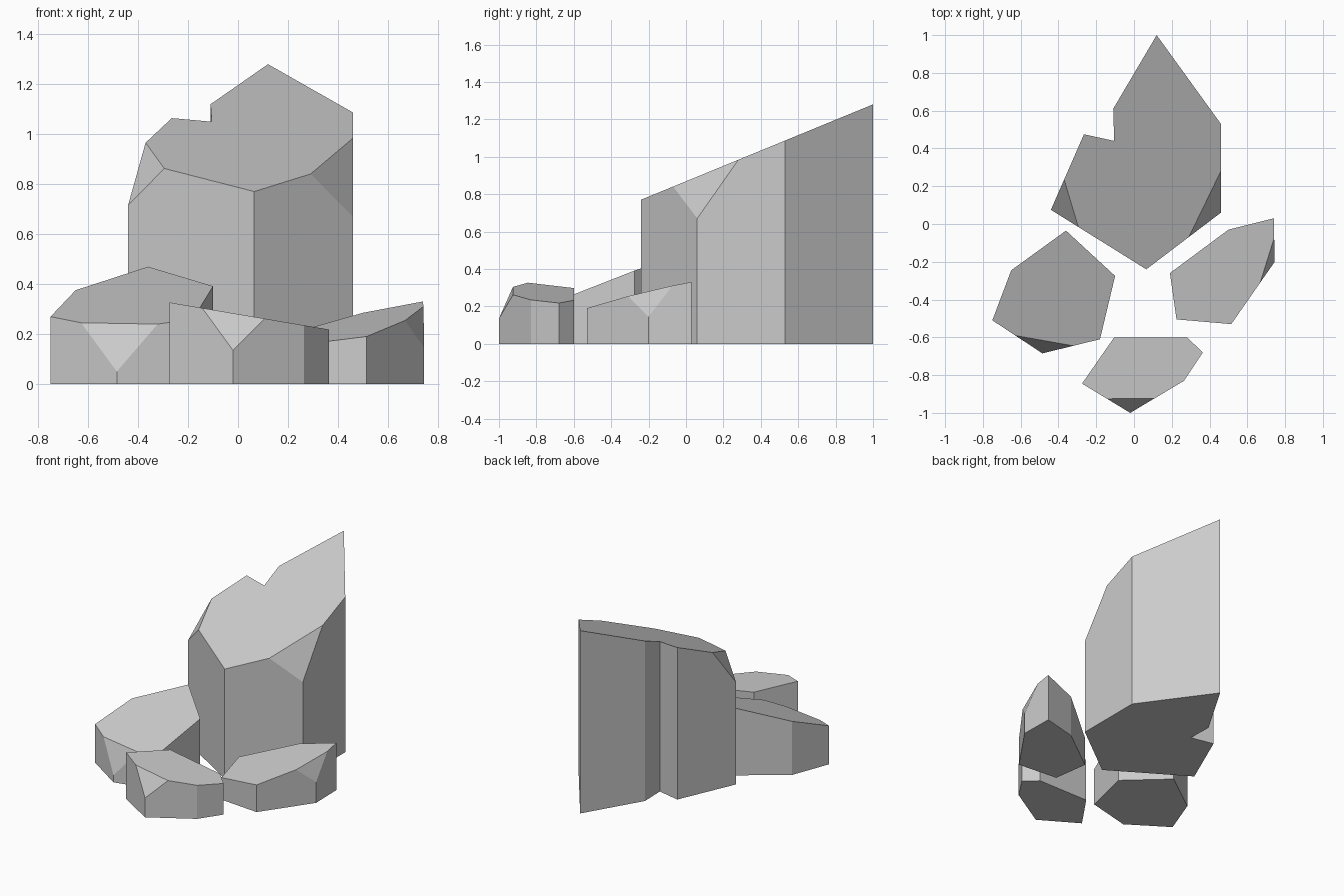
import bpy
import bmesh
from mathutils import Vector

cube = bpy.data.objects.get("Cube")
if cube:
    bpy.data.objects.remove(cube)

# One flat stone colour
stone = bpy.data.materials.new("stone grey")
stone.use_nodes = True
GREY = (0.6, 0.6, 0.6, 1)
stone.diffuse_color = GREY
stone.node_tree.nodes["Principled BSDF"].inputs["Base Color"].default_value = GREY


def make_rock(name, outline, top, chips):
    """Prism with a sloping top z = base + sx*x + sy*y, corners chipped off by planes."""
    base, sx, sy = top
    bm = bmesh.new()
    floor = bm.faces.new([bm.verts.new((x, y, 0)) for x, y in outline])
    grown = bmesh.ops.extrude_face_region(bm, geom=[floor], use_keep_orig=True)["geom"]
    for v in grown:
        if isinstance(v, bmesh.types.BMVert):
            v.co.z = base + sx * v.co.x + sy * v.co.y
    bmesh.ops.recalc_face_normals(bm, faces=bm.faces)

    # Each chip is a plane through three points near one upper corner
    for a, b, c in chips:
        a, b, c = Vector(a), Vector(b), Vector(c)
        normal = (b - a).cross(c - a).normalized()
        if normal.z < 0:
            normal.negate()
        bmesh.ops.bisect_plane(bm, geom=bm.verts[:] + bm.edges[:] + bm.faces[:],
                               dist=1e-5, plane_co=a, plane_no=normal, clear_outer=True)
        bmesh.ops.holes_fill(bm, edges=[e for e in bm.edges if e.is_boundary], sides=0)
    bmesh.ops.recalc_face_normals(bm, faces=bm.faces)

    mesh = bpy.data.meshes.new(name)
    bm.to_mesh(mesh)
    bm.free()
    mesh.materials.append(stone)
    bpy.context.collection.objects.link(bpy.data.objects.new(name, mesh))


# Tall rock at the back, with a notch in its right side
make_rock("tall_rock",
          [(0.12, 1), (-0.11, 0.61), (-0.105, 0.44), (-0.265, 0.475),
           (-0.44, 0.075), (0.065, -0.24), (0.46, 0.06), (0.46, 0.53)],
          (0.869, 0, 0.411),
          [((-0.44, 0.075, 0.715), (-0.37, 0.235, 0.965), (-0.295, -0.015, 0.863)),
           ((0.46, 0.06, 0.67), (0.46, 0.28, 0.984), (0.29, -0.07, 0.84))])

# Medium rock on the right side
make_rock("right_rock",
          [(-0.36, -0.035), (-0.65, -0.245), (-0.75, -0.51),
           (-0.485, -0.685), (-0.18, -0.61), (-0.1, -0.275)],
          (0.501, 0.05, 0.38),
          [((-0.485, -0.685, 0.05), (-0.63, -0.59, 0.246), (-0.32, -0.645, 0.24))])

# Low rock in front
make_rock("front_rock",
          [(-0.105, -0.6), (0.28, -0.6), (0.365, -0.68),
           (0.265, -0.83), (-0.02, -1), (-0.275, -0.845)],
          (0.28, -0.17, 0),
          [((-0.02, -1, 0.135), (-0.145, -0.925, 0.305), (0.105, -0.925, 0.262))])

# Low rock on the left side
make_rock("left_rock",
          [(0.74, 0.03), (0.5, -0.03), (0.19, -0.26),
           (0.225, -0.505), (0.515, -0.53), (0.745, -0.2)],
          (0.221, 0.14, 0.194),
          [((0.745, -0.2, 0.145), (0.745, -0.065, 0.312), (0.67, -0.305, 0.255))])
